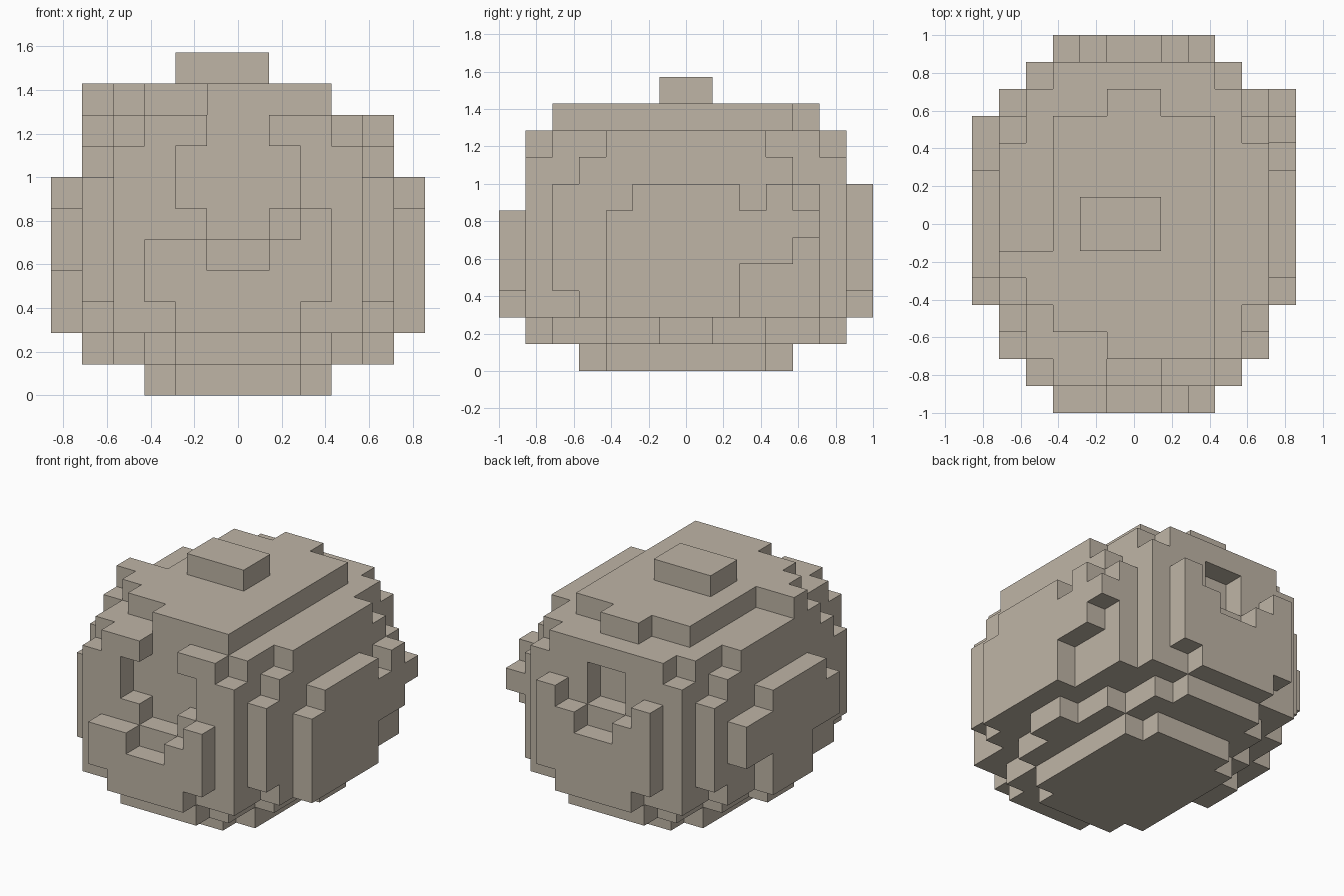
import bpy
import bmesh
from itertools import product
from mathutils import Vector

if "Cube" in bpy.data.objects:
    bpy.data.objects.remove(bpy.data.objects["Cube"], do_unlink=True)

UNIT = 1 / 7

stone = bpy.data.materials.new("warm_stone")
stone.use_nodes = True
COLOR = (0.52, 0.46, 0.38, 1)
stone.diffuse_color = COLOR
stone.node_tree.nodes["Principled BSDF"].inputs["Base Color"].default_value = COLOR


def box(x0, x1, y0, y1, z0, z1):
    """Unit cells filling a box."""
    return set(product(range(x0, x1), range(y0, y1), range(z0, z1)))


def slab(x, y, z0, z1):
    """Centred box given by half width and half depth."""
    return box(-x, x, -y, y, z0, z1)


parts = {}

# Stepped foot
parts["foot"] = slab(3, 3, 0, 1) | slab(2, 4, 0, 1)
parts["lower_ring"] = (slab(5, 1, 1, 2) | slab(4, 3, 1, 2)
                       | slab(3, 5, 1, 2) | slab(2, 6, 1, 2))

# Rounded body with a recess at the front and back
body = slab(4, 6, 2, 8) | slab(5, 5, 3, 7) | slab(5, 4, 2, 8)
body |= slab(5, 3, 8, 9) | slab(4, 5, 8, 9) | slab(3, 6, 8, 9)
body |= box(4, 5, 4, 5, 2, 3)
body -= box(-2, 2, -6, -5, 6, 8) | box(-1, 1, -6, -5, 5, 9)
body -= box(-1, 1, 5, 6, 6, 8)
parts["body"] = body

# Top plate with its side bump, and the knob
parts["top_plate"] = (box(-3, 3, -4, 4, 9, 10) | box(-1, 1, 4, 5, 9, 10)
                      | box(-1, 3, -5, -4, 9, 10) | box(-5, -3, -2, -1, 9, 10)
                      | box(-4, -3, -3, -2, 9, 10))
parts["knob"] = box(-2, 1, -1, 1, 10, 11)

# Front plate
parts["front_plate"] = ((box(-3, 3, -7, -6, 3, 5) | box(-2, 2, -7, -6, 2, 3)
                         | box(2, 3, -7, -6, 5, 6))
                        - box(-1, 1, -7, -6, 4, 5))

# Back plate
parts["back_plate"] = (box(-3, 3, 6, 7, 3, 5) | box(-2, 2, 6, 7, 2, 3)
                       | box(-3, -1, 6, 7, 5, 6) | box(1, 3, 6, 7, 5, 6)
                       | box(-3, -2, 6, 7, 6, 7) | box(2, 3, 6, 7, 6, 7))

# Side plates
parts["left_plate"] = (box(5, 6, -3, 2, 2, 6) | box(5, 6, -2, 2, 6, 7)
                       | box(5, 6, 2, 4, 4, 6) | box(5, 6, 4, 5, 5, 6)
                       | box(5, 6, 3, 4, 6, 7))
parts["right_plate"] = (box(-6, -5, -1, 2, 2, 4) | box(-6, -5, -3, 4, 4, 6)
                        | box(-6, -5, -2, 2, 6, 7))

solid = set().union(*parts.values())


def build(name, cells):
    """Outer skin of the cells, merged into large flat faces."""
    bm = bmesh.new()
    for cell in cells:
        for axis, sign in product(range(3), (-1, 1)):
            near = list(cell)
            near[axis] += sign
            if tuple(near) in solid:
                continue
            normal, u = Vector((0, 0, 0)), Vector((0, 0, 0))
            normal[axis] = sign / 2
            u[(axis + 1) % 3] = 0.5
            v = normal.cross(u) * 2
            centre = Vector(cell) + Vector((0.5, 0.5, 0.5)) + normal
            corners = (-u - v, u - v, u + v, v - u)
            bm.faces.new([bm.verts.new((centre + c) * UNIT) for c in corners])
    bmesh.ops.remove_doubles(bm, verts=bm.verts, dist=UNIT / 100)
    bmesh.ops.dissolve_limit(bm, angle_limit=0.01, verts=bm.verts, edges=bm.edges)
    mesh = bpy.data.meshes.new(name)
    bm.to_mesh(mesh)
    bm.free()
    mesh.materials.append(stone)
    bpy.context.collection.objects.link(bpy.data.objects.new(name, mesh))


for part_name, part_cells in parts.items():
    build(part_name, part_cells)
